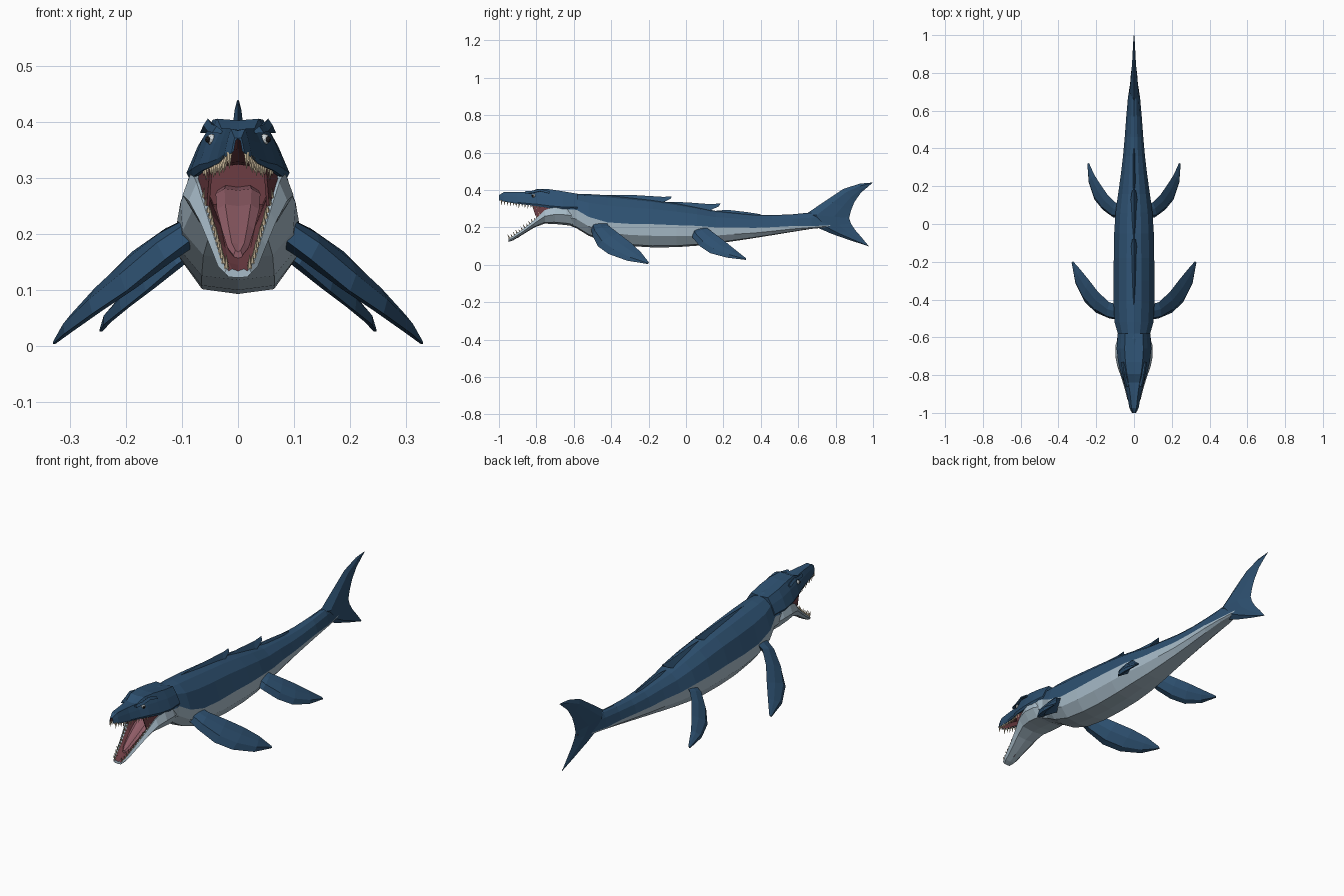
import bpy, bmesh, math, random
from mathutils import Vector, Matrix

random.seed(4)
if "Cube" in bpy.data.objects:
    bpy.data.objects.remove(bpy.data.objects["Cube"])


def material(name, rgb):
    m = bpy.data.materials.new(name)
    m.use_nodes = True
    m.diffuse_color = (*rgb, 1)
    bsdf = m.node_tree.nodes["Principled BSDF"]
    bsdf.inputs["Base Color"].default_value = (*rgb, 1)
    bsdf.inputs["Roughness"].default_value = 0.8
    return m


BLUE = material("deep blue skin", (.027, .082, .165))
PALE = material("pale belly", (.39, .50, .58))
MOUTH = material("dark mouth", (.15, .045, .055))
TONGUE = material("tongue pink", (.27, .105, .13))
IVORY = material("ivory teeth", (.68, .56, .38))
WHITE = material("eye white", (.65, .7, .72))
BLACK = material("pupil black", (.01, .01, .012))


def finish(name, bm, mats):
    bmesh.ops.recalc_face_normals(bm, faces=bm.faces)
    me = bpy.data.meshes.new(name)
    bm.to_mesh(me)
    bm.free()
    for m in mats:
        me.materials.append(m)
    ob = bpy.data.objects.new(name, me)
    bpy.context.collection.objects.link(ob)
    return ob


def skin(name, rings, mats, bands=None, cap=0):
    """Bridge closed rings of points; bands gives the material index per strip."""
    bm = bmesh.new()
    loops = [[bm.verts.new(p) for p in r] for r in rings]
    n = len(loops[0])
    for a, b in zip(loops, loops[1:]):
        for i in range(n):
            j = (i + 1) % n
            f = bm.faces.new((a[i], a[j], b[j], b[i]))
            f.material_index = bands[i] if bands else 0
    for loop in (loops[0], loops[-1]):
        bm.faces.new(loop).material_index = cap
    return finish(name, bm, mats)


def loft(name, halves, mats, bands, cap=0):
    """Loft half sections that run from top centre to bottom centre, mirrored in x."""
    rings = [h + [(-x, y, z) for x, y, z in h[-2:0:-1]] for h in halves]
    return skin(name, rings, mats, bands + bands[::-1], cap)


def blade(name, lead, trail, thick, side=1):
    """Fin spanning a leading and a trailing edge, thickest near the front."""
    rings = []
    last = len(lead) - 1
    for i, (a, b) in enumerate(zip(lead, trail)):
        a, b = Vector(a), Vector(b)
        k = min(max(i, 1), last - 1)
        along = Vector(lead[k + 1]) - Vector(lead[k - 1])
        up = along.cross(Vector(trail[k]) - Vector(lead[k])).normalized() * thick[i]
        front, back = a.lerp(b, .25), a.lerp(b, .65)
        ring = [a, front + up, back + up * .7, b, back - up * .7, front - up]
        rings.append([(v.x * side, v.y, v.z) for v in ring])
    return skin(name, rings, [BLUE])


# Trunk: y, half width, bottom, colour line, top
trunk = [
    (-.65, .082, .225, .30, .388), (-.61, .09, .205, .30, .385), (-.585, .084, .195, .295, .378),
    (-.52, .103, .155, .26, .378), (-.42, .108, .118, .232, .372), (-.3, .109, .1, .22, .36),
    (-.18, .107, .093, .212, .347), (-.05, .105, .094, .208, .328), (.06, .098, .102, .205, .308),
    (.16, .084, .113, .203, .288), (.26, .07, .127, .2, .278), (.36, .058, .142, .2, .268),
    (.46, .049, .158, .205, .265), (.57, .041, .176, .212, .27), (.67, .032, .192, .21, .28),
    (.76, .018, .2, .206, .285), (.86, .004, .215, .22, .28)]


def trunk_half(y, w, b, s, t):
    s += random.uniform(-.006, .006)
    h = t - s
    return [(0, y, t), (w * .36, y, t - h * .08), (w * .74, y, t - h * .38), (w, y, s),
            (w * .96, y, s - (s - b) * .5), (w * .6, y, b + (s - b) * .07), (0, y, b)]


loft("body", [trunk_half(*r) for r in trunk], [BLUE, PALE, MOUTH], [0, 0, 0, 1, 1, 1], cap=2)

# Upper head: y, half width, lip height, top
skull = [
    (-1, .011, .345, .372), (-.975, .024, .338, .388), (-.9, .038, .326, .389),
    (-.84, .054, .319, .388), (-.795, .069, .313, .406), (-.73, .084, .303, .404),
    (-.66, .092, .298, .393), (-.58, .086, .298, .38)]


def skull_half(y, w, b, t):
    h = t - b
    return [(0, y, t - .003), (w * .54, y, t), (w * .78, y, b + h * .62), (w, y, b + h * .12),
            (w * .94, y, b), (w * .66, y, b + .004), (w * .4, y, b + .022), (0, y, b + .026)]


loft("upper_head", [skull_half(*r) for r in skull], [BLUE, MOUTH], [0, 0, 0, 0, 0, 1, 1])

# Lower jaw: y, half width, bottom, rim, mouth floor
jaw = [
    (-.95, .024, .122, .138, .134), (-.925, .036, .13, .154, .145), (-.87, .05, .163, .192, .172),
    (-.81, .068, .2, .24, .21), (-.755, .088, .22, .292, .235), (-.7, .099, .218, .312, .245),
    (-.64, .097, .212, .312, .25), (-.59, .082, .205, .3, .25)]


def jaw_half(y, w, b, r, f):
    return [(0, y, f), (w * .45, y, f + .004), (w * .7, y, r - .004), (w * .84, y, r),
            (w, y, b + (r - b) * .55), (w * .72, y, b + (r - b) * .1), (0, y, b)]


loft("lower_jaw", [jaw_half(*r) for r in jaw], [PALE, MOUTH], [1, 1, 0, 0, 0, 0])

# Tongue: y, half width, height
tongue = [(-.9, .008, .168), (-.88, .019, .182), (-.83, .029, .214),
          (-.77, .038, .25), (-.7, .04, .278), (-.64, .036, .285)]
loft("tongue", [[(0, y, z), (w * .6, y, z + .003), (w, y, z - .006), (0, y, z - .025)]
                for y, w, z in tongue], [TONGUE], [0, 0, 0])

# Stretched skin at the mouth corners
for side, label in ((1, "left"), (-1, "right")):
    bm = bmesh.new()
    corner = [(.05, -.825, .322), (.056, -.8, .25), (.072, -.74, .285), (.07, -.72, .315)]
    bm.faces.new([bm.verts.new((x * side, y, z)) for x, y, z in corner])
    web = finish(label + "_mouth_corner", bm, [MOUTH])
    web.modifiers.new("thickness", "SOLIDIFY").thickness = .005


def at(rows, y):
    """Interpolate a station table at y."""
    for a, b in zip(rows, rows[1:]):
        if a[0] <= y <= b[0]:
            k = (y - a[0]) / (b[0] - a[0])
            return [p + (q - p) * k for p, q in zip(a, b)]


def teeth(name, rows, start, end, count, place, lean):
    bm = bmesh.new()
    for i in range(count):
        y = start + (end - start) * i / (count - 1)
        size = (.03, .021, .026)[i % 3] * (1 - .35 * i / count)
        for side in (1, -1):
            x, z = place(at(rows, y))
            spot = Matrix.Translation((x * side, y, z))
            spot = spot @ Matrix.Rotation(lean, 4, "X") @ Matrix.Translation((0, 0, size * .4))
            bmesh.ops.create_cone(bm, segments=5, cap_ends=True, radius1=.0052, radius2=.0004,
                                  depth=size, matrix=spot)
    finish(name, bm, [IVORY])


teeth("upper_teeth", skull, -.985, -.78, 14, lambda r: (r[1] * .82, r[2] + .002), math.pi - .15)
teeth("lower_teeth", jaw, -.943, -.78, 13, lambda r: (r[1] * .76, r[3] - .003), .45)

# Eyes under the brow
for side, label in ((1, "left"), (-1, "right")):
    for part, mat, r, x, y in (("eye", WHITE, .010, .047, -.815), ("pupil", BLACK, .006, .053, -.819)):
        bm = bmesh.new()
        bmesh.ops.create_icosphere(bm, subdivisions=2, radius=r,
                                   matrix=Matrix.Translation((x * side, y, .369)))
        finish(label + "_" + part, bm, [mat])
    # Brow ridge
    ridge = [(.038, -.86, .385), (.047, -.82, .388), (.054, -.78, .398), (.06, -.73, .385)]
    skin(label + "_brow", [[(x * side, y, z + .008), ((x + .008) * side, y, z - .004),
                            ((x - .016) * side, y, z - .006)] for x, y, z in ridge], [BLUE])

# Flippers
front_lead = [(.07, -.51, .2), (.13, -.5, .155), (.2, -.47, .098), (.26, -.415, .058),
              (.31, -.315, .022), (.33, -.205, .004)]
front_trail = [(.07, -.43, .235), (.13, -.415, .21), (.19, -.36, .168), (.24, -.295, .118),
               (.285, -.24, .066), (.322, -.198, .012)]
rear_lead = [(.06, .03, .18), (.11, .035, .145), (.165, .075, .098), (.21, .13, .062),
             (.24, .22, .038), (.247, .32, .026)]
rear_trail = [(.06, .1, .205), (.1, .115, .195), (.14, .155, .165), (.175, .205, .128),
              (.21, .26, .083), (.238, .322, .034)]
for side, label in ((1, "left"), (-1, "right")):
    blade(label + "_front_flipper", front_lead, front_trail, [.024, .024, .02, .016, .011, .003], side)
    blade(label + "_rear_flipper", rear_lead, rear_trail, [.018, .018, .016, .012, .009, .003], side)

# Tail fluke
fluke_lead = [(0, 1, .44), (0, .93, .434), (0, .84, .405), (0, .75, .345), (0, .64, .27),
              (0, .7, .2), (0, .78, .165), (0, .88, .13), (0, .98, .098)]
fluke_trail = [(0, .99, .432), (0, .935, .385), (0, .9, .335), (0, .882, .29), (0, .872, .25),
               (0, .882, .22), (0, .905, .185), (0, .94, .145), (0, .975, .102)]
blade("tail_fluke", fluke_lead, fluke_trail, [.002, .006, .01, .016, .024, .018, .012, .007, .002])

# Back crests: wedge strips that rise and end in a swept point
crests = {"front_crest": [(-.5, .374, .36), (-.3, .374, .34), (-.12, .363, .325), (-.075, .366, .352)],
          "middle_crest": [(-.12, .336, .31), (0, .334, .3), (.13, .324, .28), (.185, .328, .312)],
          "rear_crest": [(.13, .286, .26), (.22, .294, .26), (.33, .281, .255), (.4, .27, .25)]}
for name, rows in crests.items():
    skin(name, [[(0, y, t), (.004 + (t - b) * .4, y - (t - b) * .6, b),
                 (-.004 - (t - b) * .4, y - (t - b) * .6, b)] for y, t, b in rows], [BLUE])
